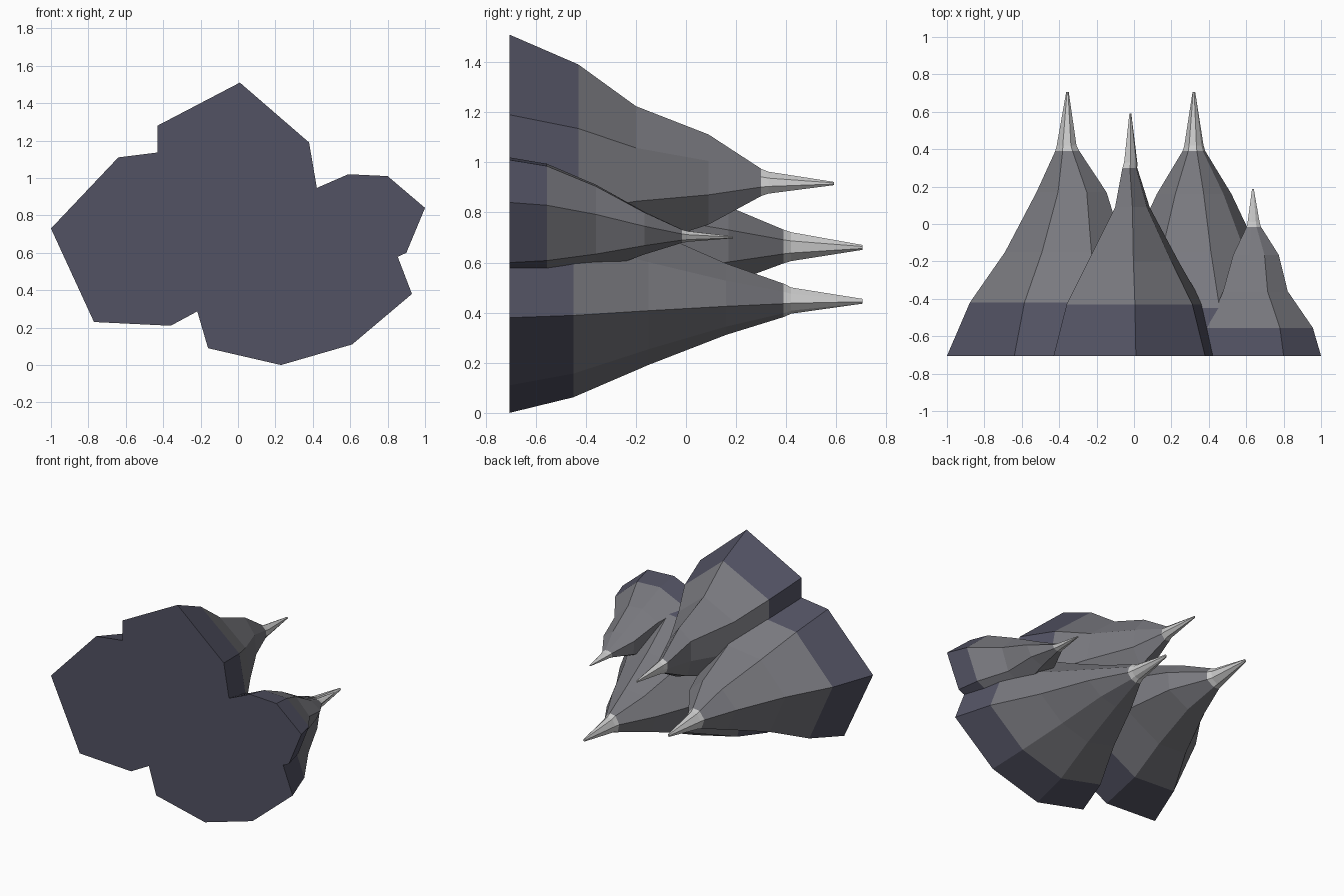
import bpy, bmesh
from mathutils import Vector


def material(name, rgb):
    m = bpy.data.materials.new(name)
    m.diffuse_color = (*rgb, 1)
    return m


MATS = [material("dark_root", (0.085, 0.085, 0.125)),
        material("rock_grey", (0.19, 0.19, 0.21)),
        material("pale_tip", (0.6, 0.6, 0.6))]


def spike(name, tip, base, rings):
    """Loft the base outline (x, z) toward the tip; rings are (y, scale_x, scale_z, shift_x)."""
    bm = bmesh.new()
    loops = []
    for y, sx, sz, dx in rings:
        loops.append([bm.verts.new(Vector((tip[0] + (x - tip[0]) * sx + dx, y,
                                           tip[1] + (z - tip[1]) * sz))) for x, z in base])
    n = len(base)
    for k in range(len(loops) - 1):
        # root band is dark, the last two bands form the pale point
        mat = 0 if k == 0 else (2 if k >= len(loops) - 3 else 1)
        for i in range(n):
            j = (i + 1) % n
            f = bm.faces.new((loops[k][i], loops[k][j], loops[k + 1][j], loops[k + 1][i]))
            f.material_index = mat
    bm.faces.new(loops[0][::-1]).material_index = 0
    bm.faces.new(loops[-1]).material_index = 2
    bmesh.ops.recalc_face_normals(bm, faces=bm.faces)
    me = bpy.data.meshes.new(name)
    bm.to_mesh(me)
    bm.free()
    for m in MATS:
        me.materials.append(m)
    ob = bpy.data.objects.new(name, me)
    bpy.context.collection.objects.link(ob)
    return ob


# Left spike
spike("left_spike", (-0.355, 0.66),
      [(-1.0, 0.73), (-0.64, 1.11), (-0.16, 1.17), (0.17, 0.88),
       (0.14, 0.48), (-0.36, 0.21), (-0.77, 0.23)],
      [(-0.705, 1, 1, 0), (-0.42, 0.81, 0.84, 0), (-0.15, 0.55, 0.57, 0.02),
       (0.17, 0.32, 0.32, 0.04), (0.39, 0.11, 0.14, 0.005),
       (0.42, 0.09, 0.12, 0), (0.705, 0.012, 0.02, 0)])

# Top spike
spike("top_spike", (-0.02, 0.915),
      [(0.01, 1.51), (0.38, 1.19), (0.45, 0.78), (0.15, 0.42),
       (-0.3, 0.5), (-0.43, 0.85), (-0.43, 1.28)],
      [(-0.705, 1, 1, 0), (-0.43, 0.83, 0.8, 0), (-0.2, 0.55, 0.52, 0),
       (0.09, 0.21, 0.33, 0.005), (0.30, 0.09, 0.1, -0.005),
       (0.33, 0.08, 0.08, 0), (0.59, 0.012, 0.012, 0)])

# Lower right spike
spike("lower_spike", (0.32, 0.445),
      [(0.93, 0.38), (0.61, 0.11), (0.23, 0.0), (-0.16, 0.09),
       (-0.28, 0.5), (0.02, 0.9), (0.48, 0.95), (0.8, 0.72)],
      [(-0.705, 1, 1, 0), (-0.45, 0.86, 0.86, 0), (-0.15, 0.57, 0.57, 0),
       (0.16, 0.33, 0.3, 0), (0.39, 0.1, 0.14, 0),
       (0.42, 0.085, 0.11, 0), (0.705, 0.012, 0.02, 0)])

# Small spike on the right
spike("small_spike", (0.635, 0.70),
      [(0.59, 1.02), (0.80, 1.01), (1.0, 0.84), (0.90, 0.60),
       (0.66, 0.49), (0.37, 0.62), (0.36, 0.92)],
      [(-0.705, 1, 1, 0), (-0.555, 0.88, 0.92, 0), (-0.36, 0.54, 0.66, -0.01),
       (-0.165, 0.38, 0.32, 0), (-0.015, 0.12, 0.1, 0),
       (0.01, 0.1, 0.08, 0), (0.187, 0.015, 0.015, 0)])
